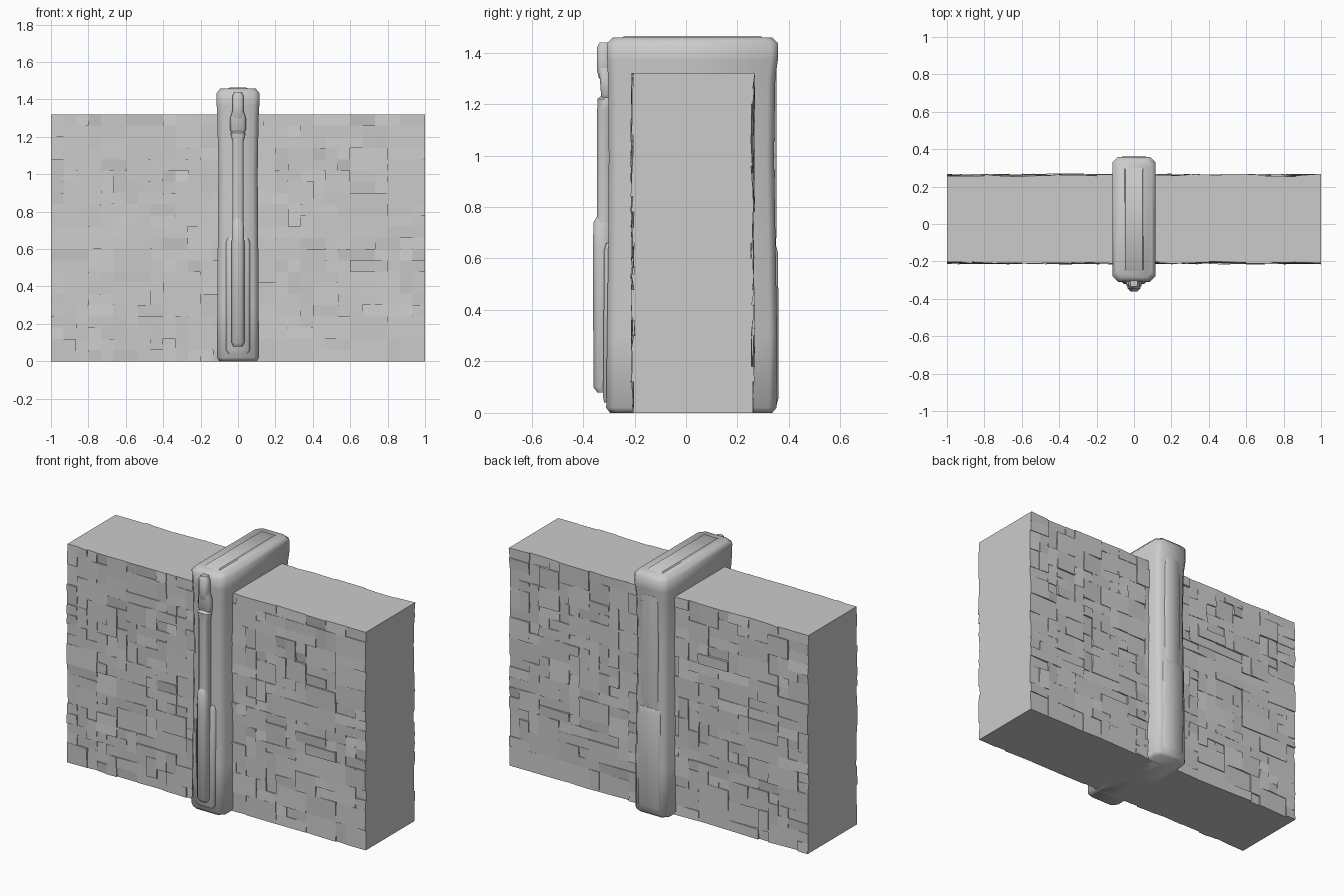
import bpy, bmesh, math, random

if "Cube" in bpy.data.objects:
    bpy.data.objects.remove(bpy.data.objects["Cube"])

random.seed(7)


def finish(name, bm, angle=35):
    bmesh.ops.recalc_face_normals(bm, faces=bm.faces)
    me = bpy.data.meshes.new(name)
    bm.to_mesh(me)
    bm.free()
    ob = bpy.data.objects.new(name, me)
    bpy.context.collection.objects.link(ob)
    bpy.ops.object.select_all(action='DESELECT')
    ob.select_set(True)
    bpy.context.view_layer.objects.active = ob
    bpy.ops.object.shade_smooth_by_angle(angle=math.radians(angle))
    return ob


def hexa(bm, pts):
    """Six-sided block from 4 inner and 4 outer corners."""
    v = [bm.verts.new(p) for p in pts]
    for f in ((0, 1, 2, 3), (4, 5, 6, 7), (0, 1, 5, 4), (1, 2, 6, 5), (2, 3, 7, 6), (3, 0, 4, 7)):
        bm.faces.new([v[i] for i in f])


def loft(name, sections):
    """Chamfered rectangular sections: z, half width, front y, back y, chamfer."""
    bm = bmesh.new()
    rings = []
    for z, w, y0, y1, c in sections:
        outline = [(-w + c, y0), (w - c, y0), (w, y0 + c), (w, y1 - c),
                   (w - c, y1), (-w + c, y1), (-w, y1 - c), (-w, y0 + c)]
        rings.append([bm.verts.new((x, y, z)) for x, y in outline])
    for a, b in zip(rings, rings[1:]):
        for i in range(8):
            j = (i + 1) % 8
            bm.faces.new((a[i], a[j], b[j], b[i]))
    bm.faces.new(rings[0])
    bm.faces.new(rings[-1])
    return finish(name, bm, 50)


# Wall core
bm = bmesh.new()
hexa(bm, [(x, y, z) for z in (0, 1.32) for x, y in ((-1, -.195), (1, -.195), (1, .25), (-1, .25))])
finish("wall_core", bm)


# Irregular stone facing, packed on a grid of small cells
def stone_face(name, y, side):
    bm = bmesh.new()
    nx, nz = 30, 22
    dx, dz = 2 / nx, 1.32 / nz
    used = set()
    for k in range(nz):
        for i in range(nx):
            if (i, k) in used:
                continue
            w, h = random.choice(((1, 1), (2, 1), (2, 2), (3, 1), (1, 2), (3, 2)))
            while w > 1 and (i + w > nx or any((i + a, k) in used for a in range(w))):
                w -= 1
            h = min(h, nz - k)
            used.update((i + a, k + b) for a in range(w) for b in range(h))
            x0, x1 = -1 + i * dx, -1 + (i + w) * dx
            z0, z1 = k * dz, (k + h) * dz
            corners = ((x0, z0), (x1, z0), (x1, z1), (x0, z1))
            base = random.uniform(-.002, .006)
            inner = [(x, y - side * .02, z) for x, z in corners]
            outer = [(x, y + side * (base + random.uniform(-.006, .006)), z) for x, z in corners]
            hexa(bm, inner + outer)
    finish(name, bm)


stone_face("front_stones", -.205, -1)
stone_face("back_stones", .258, 1)

# Central pillar, slightly uneven along its height
loft("pillar", [
    (0, .10, -.295, .335, .03), (.02, .113, -.31, .352, .028),
    (.30, .11, -.307, .354, .028), (.65, .108, -.302, .348, .028),
    (1.0, .105, -.30, .342, .028), (1.30, .11, -.303, .347, .028),
    (1.37, .114, -.306, .357, .028), (1.435, .114, -.308, .358, .028),
    (1.458, .095, -.285, .335, .03)])

# Lower sleeve and raised panels on the pillar
loft("lower_front_panel", [
    (.04, .05, -.318, -.28, .01), (.06, .065, -.322, -.28, .012),
    (.63, .065, -.318, -.28, .012), (.66, .055, -.31, -.28, .01)])
loft("back_panel_lower", [
    (.03, .06, .33, .352, .008), (.06, .075, .33, .36, .01),
    (.62, .075, .33, .358, .01), (.65, .07, .33, .35, .008)])
loft("back_panel_upper", [
    (.64, .05, .33, .348, .006), (.70, .055, .33, .352, .006),
    (1.28, .055, .33, .352, .006), (1.33, .05, .33, .352, .006)])
bm = bmesh.new()
hexa(bm, [(-.06, -.26, 1.45), (.06, -.26, 1.45), (.06, .31, 1.45), (-.06, .31, 1.45),
          (-.045, -.24, 1.464), (.045, -.24, 1.464), (.045, .29, 1.464), (-.045, .29, 1.464)])
finish("pillar_cap", bm)

# Slim hanging ornament on the front: scabbard, shaft, diamond and knob
loft("ornament_lower", [
    (.08, .025, -.345, -.29, .01), (.10, .034, -.36, -.29, .016),
    (.63, .034, -.361, -.29, .016), (.74, .03, -.36, -.29, .014), (.765, .022, -.345, -.29, .01)])
loft("ornament_shaft", [
    (.72, .03, -.346, -.29, .012), (1.18, .03, -.345, -.29, .012),
    (1.22, .04, -.344, -.29, .012), (1.235, .02, -.325, -.29, .008)])
loft("ornament_diamond", [
    (1.20, .012, -.325, -.29, .004), (1.235, .042, -.33, -.29, .012),
    (1.30, .042, -.335, -.29, .012), (1.34, .03, -.345, -.29, .012)])
loft("ornament_knob", [
    (1.30, .022, -.338, -.29, .008), (1.33, .03, -.346, -.29, .012),
    (1.42, .03, -.346, -.29, .012), (1.44, .018, -.335, -.29, .008)])
